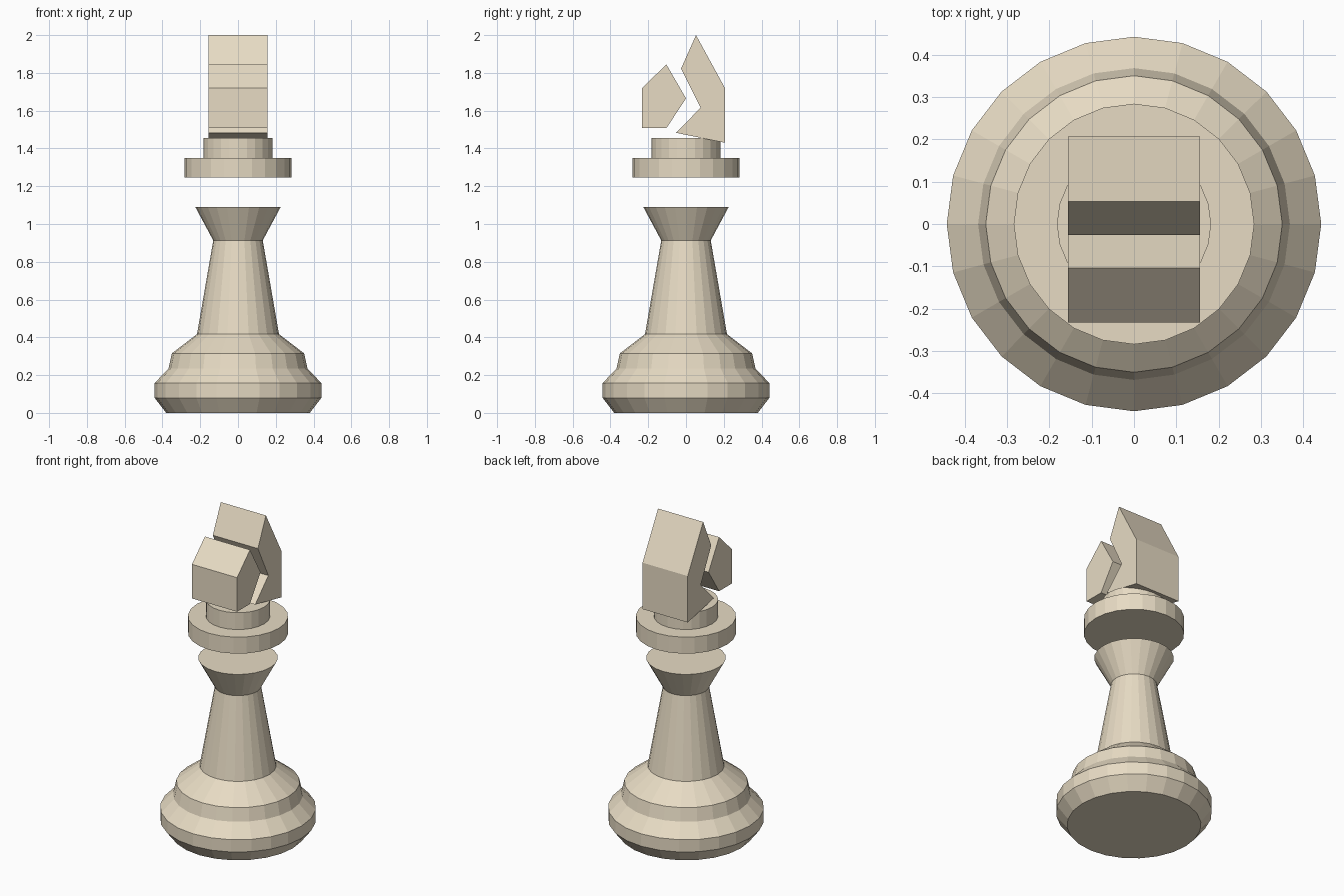
import bpy, bmesh
from math import cos, sin, pi

if "Cube" in bpy.data.objects:
    bpy.data.objects.remove(bpy.data.objects["Cube"])

SIDES = 24
cream = bpy.data.materials.new("cream")
cream.diffuse_color = (0.80, 0.71, 0.55, 1)
cream.use_nodes = True
cream.node_tree.nodes["Principled BSDF"].inputs["Base Color"].default_value = cream.diffuse_color


def finish(name, bm):
    bmesh.ops.recalc_face_normals(bm, faces=bm.faces)
    mesh = bpy.data.meshes.new(name)
    bm.to_mesh(mesh)
    bm.free()
    mesh.materials.append(cream)
    obj = bpy.data.objects.new(name, mesh)
    bpy.context.collection.objects.link(obj)
    return obj


def lathe(name, profile):
    """Turn an (r, z) profile around z, capped at both ends."""
    bm = bmesh.new()
    rings = [[bm.verts.new((r * cos(2 * pi * i / SIDES), r * sin(2 * pi * i / SIDES), z))
              for i in range(SIDES)] for r, z in profile]
    for a, b in zip(rings, rings[1:]):
        for i in range(SIDES):
            j = (i + 1) % SIDES
            bm.faces.new((a[i], a[j], b[j], b[i]))
    bm.faces.new(rings[0][::-1])
    bm.faces.new(rings[-1])
    return finish(name, bm)


def slab(name, outline, half_width=0.156):
    """Extrude a (y, z) side outline across x."""
    bm = bmesh.new()
    face = bm.faces.new([bm.verts.new((-half_width, y, z)) for y, z in outline])
    out = bmesh.ops.extrude_face_region(bm, geom=[face], use_keep_orig=True)
    verts = [v for v in out["geom"] if isinstance(v, bmesh.types.BMVert)]
    bmesh.ops.translate(bm, verts=verts, vec=(2 * half_width, 0, 0))
    return finish(name, bm)


# Stepped foot with tapering stem and flared top
lathe("base_and_stem", [(0.38, 0), (0.442, 0.08), (0.442, 0.157), (0.368, 0.235),
                        (0.35, 0.315), (0.217, 0.417), (0.131, 0.913), (0.226, 1.09)])

# Floating collar with a narrower neck on top
lathe("collar", [(0.284, 1.247), (0.284, 1.35), (0.182, 1.35), (0.182, 1.455)])

# Horse head: muzzle in front, mane and neck behind
slab("muzzle", [(-0.232, 1.507), (-0.104, 1.507), (0, 1.665), (-0.104, 1.845), (-0.232, 1.72)])
slab("mane", [(-0.053, 1.483), (0.206, 1.43), (0.206, 1.72), (0.053, 2.0),
              (-0.026, 1.823), (0.077, 1.615)])
